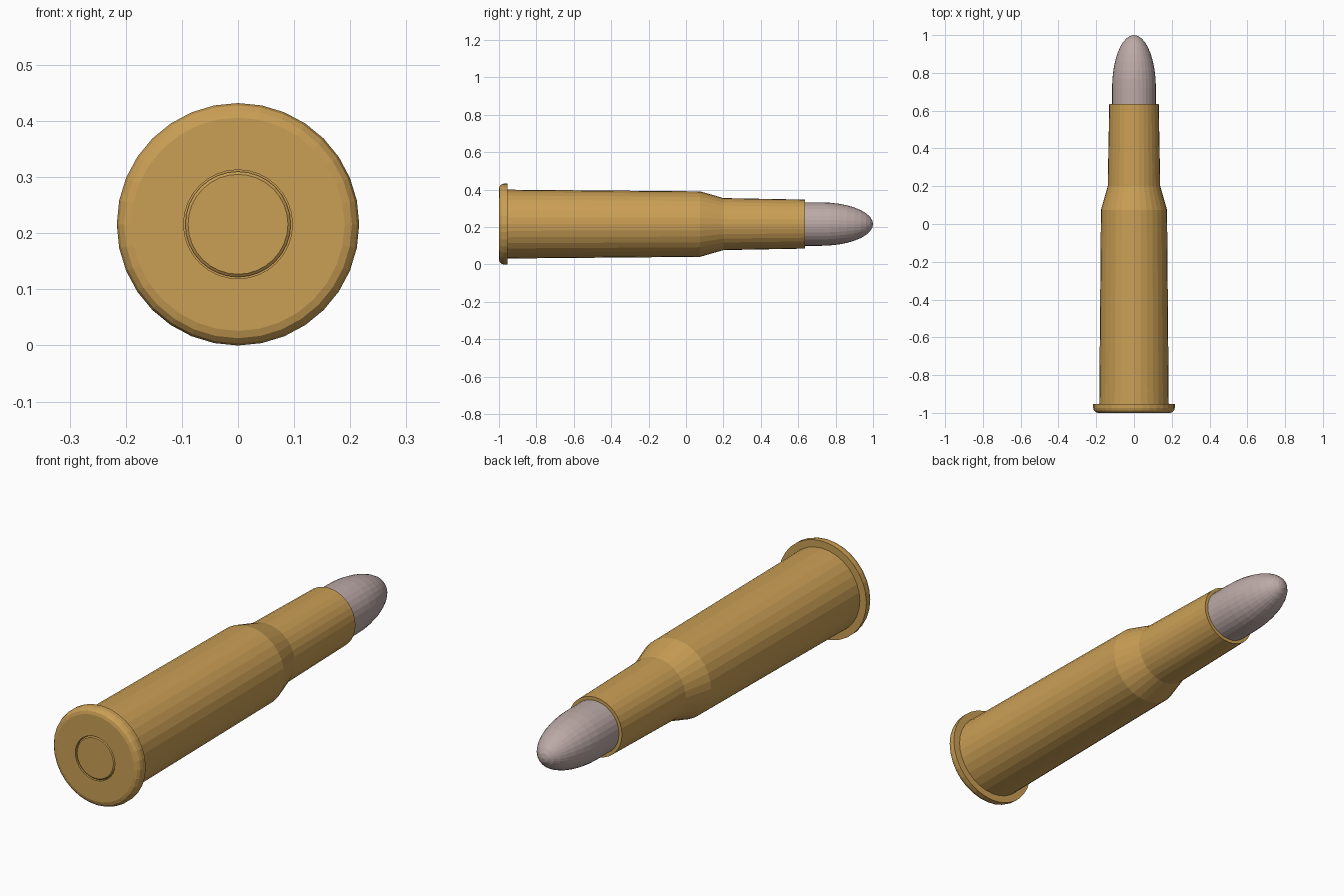
import bpy, bmesh, math

if "Cube" in bpy.data.objects:
    bpy.data.objects.remove(bpy.data.objects["Cube"])

SIDES = 32
AXIS_Z = 0.216


def material(name, color):
    m = bpy.data.materials.new(name)
    m.diffuse_color = (*color, 1)
    m.use_nodes = True
    m.node_tree.nodes["Principled BSDF"].inputs["Base Color"].default_value = m.diffuse_color
    return m


def lathe(name, profile, mat):
    """Spin (radius, y) points around the long axis; radius 0 makes a pole."""
    bm = bmesh.new()
    rings = []
    for r, y in profile:
        if r == 0:
            rings.append([bm.verts.new((0, y, AXIS_Z))] * SIDES)
        else:
            rings.append([bm.verts.new((r * math.cos(a), y, AXIS_Z + r * math.sin(a)))
                          for a in (2 * math.pi * i / SIDES for i in range(SIDES))])
    for a, b in zip(rings, rings[1:]):
        for i in range(SIDES):
            j = (i + 1) % SIDES
            bm.faces.new(list(dict.fromkeys((a[i], a[j], b[j], b[i]))))
    bmesh.ops.recalc_face_normals(bm, faces=bm.faces)
    mesh = bpy.data.meshes.new(name)
    bm.to_mesh(mesh)
    bm.free()
    mesh.materials.append(mat)
    obj = bpy.data.objects.new(name, mesh)
    bpy.context.collection.objects.link(obj)
    return obj


brass = material("brass", (0.59, 0.345, 0.09))
jacket = material("pinkish grey metal", (0.50, 0.40, 0.385))

# Case: primer pocket, rounded rim, tapered body, shoulder, neck and open mouth
lathe("case", [
    (0, -0.985), (0.097, -0.985), (0.097, -1.0),
    (0.190, -1.0), (0.203, -0.996), (0.212, -0.987), (0.216, -0.974),
    (0.216, -0.954), (0.184, -0.954),
    (0.175, 0.075), (0.139, 0.20), (0.131, 0.635),
    (0.116, 0.635), (0.116, 0.60), (0, 0.60)], brass)

# Primer: disc with a softened edge sitting in the pocket
lathe("primer", [(0, -0.999), (0.089, -0.999), (0.094, -0.995),
                 (0.094, -0.985), (0, -0.985)], brass)

# Bullet: straight shank and elliptical nose
nose = [(0.116 * math.cos(t), 0.72 + 0.28 * math.sin(t))
        for t in (math.pi / 2 * i / 9 for i in range(9))]
lathe("bullet", [(0, 0.58), (0.116, 0.58)] + nose + [(0, 1.0)], jacket)
